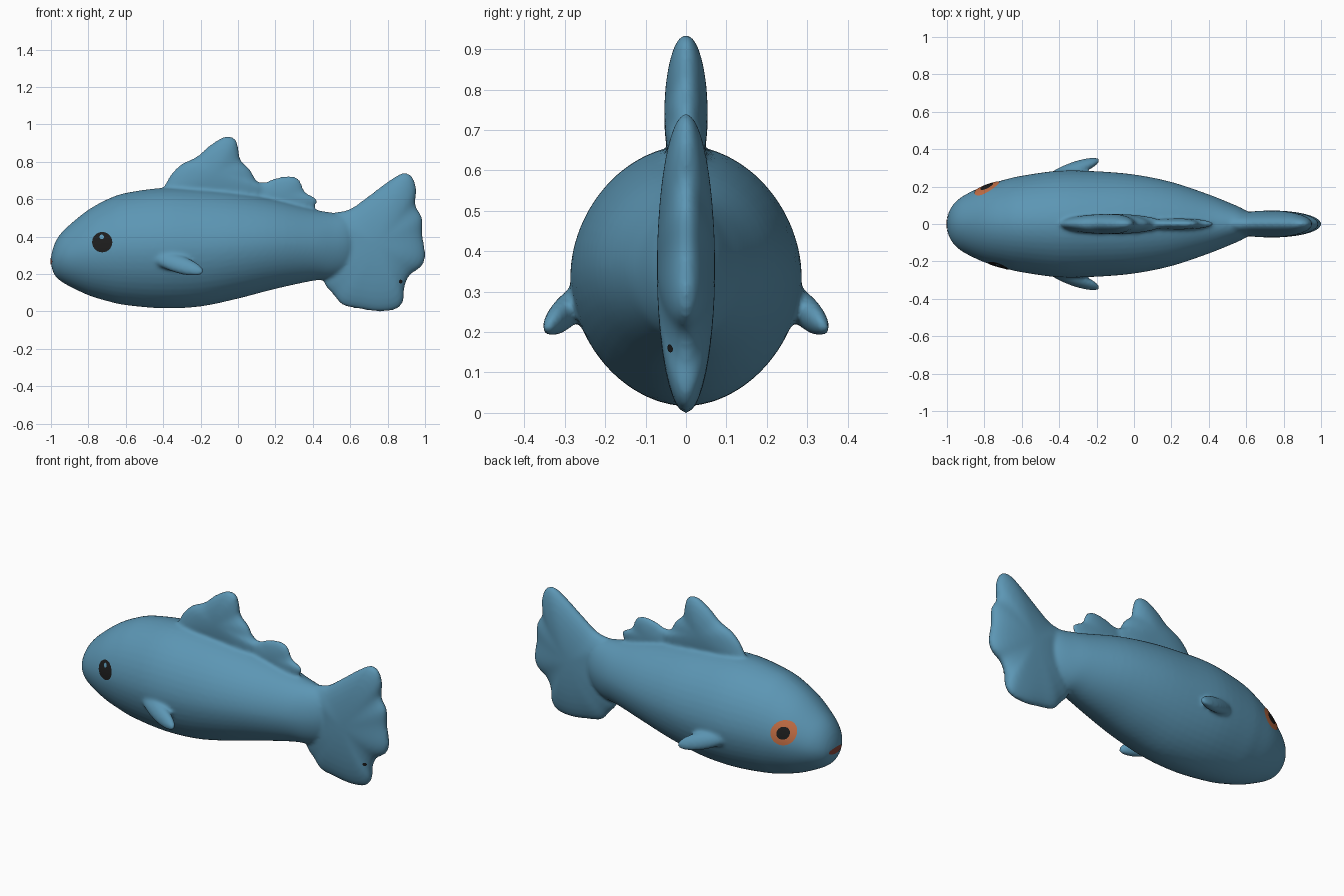
import bpy, bmesh, math
from mathutils import Vector, Matrix
from mathutils.bvhtree import BVHTree

if "Cube" in bpy.data.objects:
    bpy.data.objects.remove(bpy.data.objects["Cube"])


def material(name, rgb):
    m = bpy.data.materials.new(name)
    m.diffuse_color = (*rgb, 1)
    m.use_nodes = True
    m.node_tree.nodes["Principled BSDF"].inputs["Base Color"].default_value = m.diffuse_color
    return m


BLUE = material("fish blue", (0.107, 0.305, 0.456))
BLACK = material("eye black", (0.012, 0.012, 0.012))
ORANGE = material("iris orange", (0.56, 0.16, 0.06))
RED = material("mouth red brown", (0.25, 0.06, 0.04))


def spline(pts, n, closed):
    """Catmull-Rom curve through the points, n samples for each span."""
    pts = [Vector(p) if len(p) < 4 else Vector(p[:4]) for p in pts]
    c, out = len(pts), []
    for i in range(c if closed else c - 1):
        g = [pts[k % c] if closed else pts[min(max(k, 0), c - 1)] for k in range(i - 1, i + 3)]
        for s in range(n):
            t = s / n
            out.append(0.5 * (2 * g[1] + (g[2] - g[0]) * t
                              + (2 * g[0] - 5 * g[1] + 4 * g[2] - g[3]) * t * t
                              + (3 * g[1] - g[0] - 3 * g[2] + g[3]) * t ** 3))
    if not closed:
        out.append(pts[-1])
    return out


def skin(bm, rings, start, end):
    """Closed skin over rings of points, with a point at each end."""
    vr = [[bm.verts.new(p) for p in r] for r in rings]
    n = len(vr[0])
    a, b = bm.verts.new(start), bm.verts.new(end)
    faces = []
    for j in range(n):
        k = (j + 1) % n
        faces.append(bm.faces.new((a, vr[0][k], vr[0][j])))
        faces.append(bm.faces.new((b, vr[-1][j], vr[-1][k])))
        for r, q in zip(vr, vr[1:]):
            faces.append(bm.faces.new((r[j], r[k], q[k], q[j])))
    bmesh.ops.recalc_face_normals(bm, faces=faces)


def fin(bm, outline, centre, thick):
    """Puffed flat fin in the xz plane."""
    edge = spline(outline, 6, True)
    c = Vector(centre)
    rings = []
    for i in range(1, 20):
        a = math.pi * i / 20
        s, y = math.sin(a), -thick * math.cos(a)
        rings.append([(c.x + (p.x - c.x) * s, y, c.y + (p.y - c.y) * s) for p in edge])
    skin(bm, rings, (c.x, -thick, c.y), (c.x, thick, c.y))


bm = bmesh.new()

# body: x, bottom, top, half width
stations = [(-0.996, .235, .315, .045), (-0.98, .195, .365, .085), (-0.95, .165, .415, .122),
            (-0.9, .135, .465, .158), (-0.8, .088, .545, .205), (-0.7, .057, .60, .235),
            (-0.6, .035, .635, .258), (-0.4, .018, .662, .285), (-0.2, .028, .655, .282),
            (0, .07, .635, .265), (0.2, .122, .60, .225), (0.4, .165, .548, .158),
            (0.5, .175, .53, .118), (0.58, .205, .515, .083), (0.63, .26, .47, .05)]
rings = []
for x, lo, hi, w in spline(stations, 4, False):
    ring = []
    for j in range(48):
        a = math.tau * j / 48
        cy, cz = math.cos(a), math.sin(a)
        e = 2 / 1.88
        ring.append((x, w * math.copysign(abs(cy) ** e, cy),
                     (lo + hi) / 2 + (hi - lo) / 2 * math.copysign(abs(cz) ** e, cz)))
    rings.append(ring)
skin(bm, rings, (-1.002, 0, .275), (0.66, 0, .365))

# tail fin
fin(bm, [(.46, .50), (.52, .53), (.6, .55), (.7, .62), (.8, .695), (.88, .742), (.93, .725),
         (.953, .66), (.95, .57), (.985, .5), (.987, .41), (1.002, .3), (.98, .24),
         (.92, .195), (.89, .13), (.885, .06), (.85, .015), (.76, 0), (.65, .015),
         (.56, .035), (.51, .09), (.46, .155), (.44, .3)], (.74, .36), .072)

# front and rear back fins
fin(bm, [(-.40, .64), (-.385, .69), (-.35, .745), (-.3, .79), (-.22, .83), (-.15, .89),
         (-.07, .937), (-.015, .925), (.003, .87), (.015, .81), (.065, .76), (.1, .70),
         (.16, .65), (.1, .57), (-.15, .56), (-.35, .58)], (-.12, .74), .054)
fin(bm, [(.04, .62), (.1, .685), (.15, .695), (.2, .715), (.28, .727), (.33, .705), (.36, .64),
         (.41, .612), (.425, .585), (.4, .54), (.38, .48), (.2, .52)], (.24, .62), .03)

# side fins
for side in (-1, 1):
    axis = Vector((.26, .095 * side, -.085)).normalized()
    out = Vector((0, 1 * side, .35)).normalized()
    out = (out - axis * out.dot(axis)).normalized()
    wide = axis.cross(out)
    rot = Matrix((axis, wide, out)).transposed().to_4x4()
    place = Matrix.Translation((-.325, .293 * side, .256)) @ rot @ Matrix.Diagonal((.158, .05, .034, 1))
    bmesh.ops.create_uvsphere(bm, u_segments=32, v_segments=20, radius=1, matrix=place)

mesh = bpy.data.meshes.new("fish")
bm.to_mesh(mesh)
bm.free()
fish = bpy.data.objects.new("fish_body_and_fins", mesh)
bpy.context.collection.objects.link(fish)

# melt the parts into one soft skin
rm = fish.modifiers.new("melt", 'REMESH')
rm.mode = 'VOXEL'
rm.voxel_size = 0.01
sm = fish.modifiers.new("soften", 'SMOOTH')
sm.factor = 0.5
sm.iterations = 8
bpy.context.view_layer.update()
dg = bpy.context.evaluated_depsgraph_get()
fish.data = bpy.data.meshes.new_from_object(fish.evaluated_get(dg))
fish.modifiers.clear()
low = min(v.co.z for v in fish.data.vertices)
fish.data.transform(Matrix.Translation((0, 0, -low)))
fish.data.materials.clear()
fish.data.materials.append(BLUE)
fish.data.polygons.foreach_set("use_smooth", [True] * len(fish.data.polygons))
fish.data.update()

tree = BVHTree.FromPolygons([v.co for v in fish.data.vertices],
                            [tuple(p.vertices) for p in fish.data.polygons])


def patch(name, mat, centre, view, ru, rz, lift):
    """Thin round patch laid on the skin, thrown along the view direction."""
    view = Vector(view)
    u = view.cross(Vector((0, 0, 1)))
    b = bmesh.new()

    def hit(du, dz):
        o = Vector(centre) + u * du + Vector((0, 0, dz)) - view * 2
        loc, nor, _, _ = tree.ray_cast(o, view)
        if nor.dot(view) > 0:
            nor = -nor
        return b.verts.new(loc + nor * lift)

    mid, prev = hit(0, 0), None
    for i in range(1, 6):
        ring = [hit(ru * i / 5 * math.cos(math.tau * j / 28), rz * i / 5 * math.sin(math.tau * j / 28))
                for j in range(28)]
        for j in range(28):
            k = (j + 1) % 28
            b.faces.new((prev[j], ring[j], ring[k], prev[k]) if prev else (mid, ring[j], ring[k]))
        prev = ring
    b.normal_update()
    if sum((f.normal.dot(view) for f in b.faces)) > 0:
        bmesh.ops.reverse_faces(b, faces=b.faces[:])
    for f in b.faces:
        f.smooth = True
    me = bpy.data.meshes.new(name)
    b.to_mesh(me)
    b.free()
    me.materials.append(mat)
    bpy.context.collection.objects.link(bpy.data.objects.new(name, me))


# eyes, mouth and tail spot
patch("front_eye", BLACK, (-.725, 0, .37), (0, 1, 0), .054, .054, .003)
patch("front_eye_glint", BLUE, (-.727, 0, .397), (0, 1, 0), .012, .012, .005)
patch("back_eye_iris", ORANGE, (-.785, 0, .385), (0, -1, 0), .067, .067, .003)
patch("back_eye_pupil", BLACK, (-.785, 0, .385), (0, -1, 0), .034, .034, .005)
patch("mouth", RED, (-1, 0, .268), (1, 0, 0), .06, .019, .003)
patch("tail_spot", BLACK, (.868, 0, .16), (0, 1, 0), .01, .01, .003)
